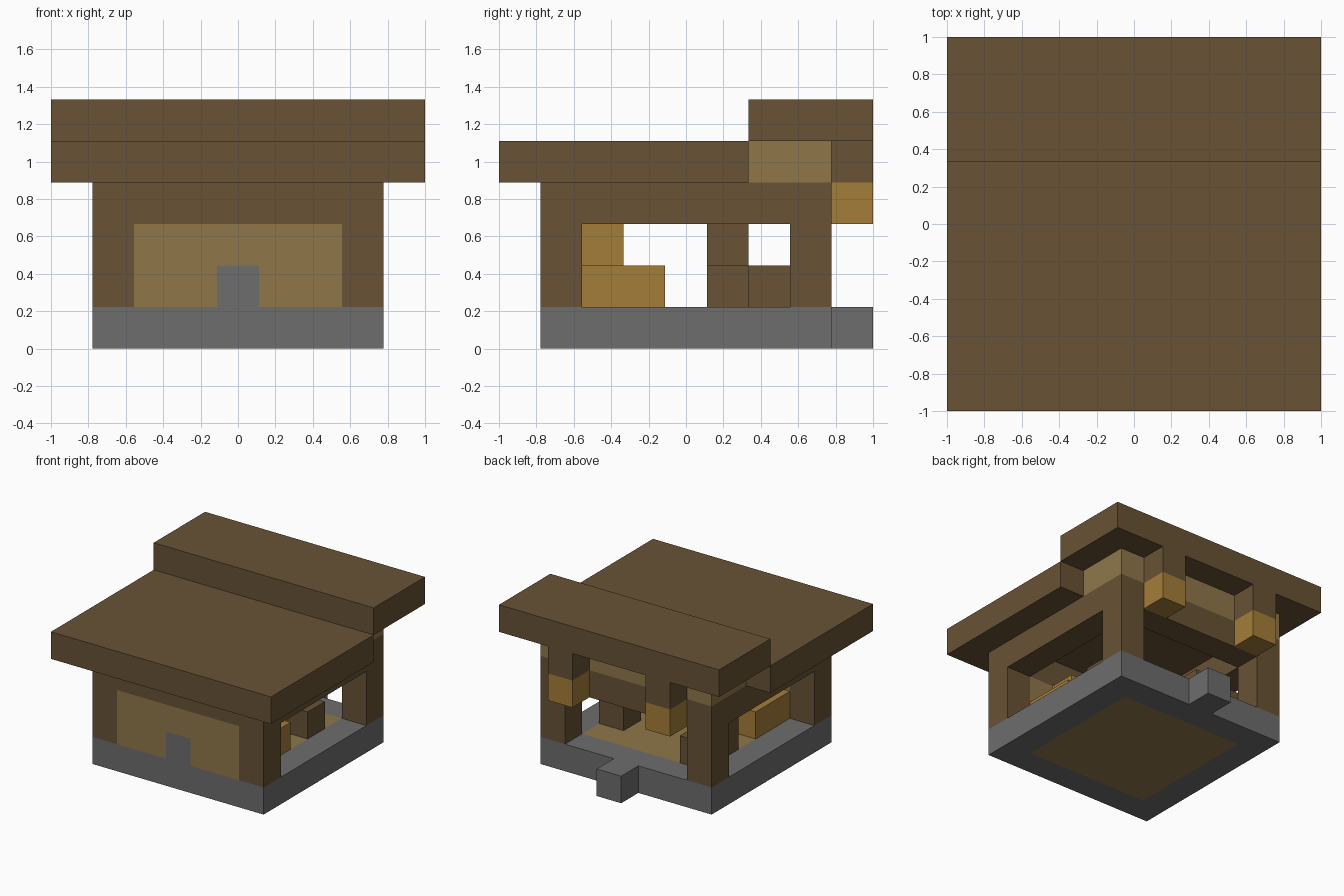
import bpy
import bmesh
from mathutils import Matrix, Vector

cube = bpy.data.objects.get("Cube")
if cube:
    bpy.data.objects.remove(cube, do_unlink=True)

UNIT = 2 / 9  # the hut sits on a grid of nine blocks per side


def material(name, rgb):
    linear = [((c / 255 + 0.055) / 1.055) ** 2.4 for c in rgb] + [1]
    mat = bpy.data.materials.new(name)
    mat.use_nodes = True
    mat.diffuse_color = linear
    mat.node_tree.nodes["Principled BSDF"].inputs["Base Color"].default_value = linear
    return mat


dark_wood = material("dark wood", (104, 82, 53))
pale_wood = material("pale wood", (143, 119, 74))
golden_wood = material("golden wood", (164, 125, 57))
stone = material("stone", (109, 109, 109))


def part(name, mat, *boxes):
    """One object from boxes given as (first block, end block) on the grid."""
    bm = bmesh.new()
    for low, high in boxes:
        low, high = Vector(low), Vector(high)
        centre = ((low + high) / 2 - Vector((4.5, 4.5, 0))) * UNIT
        size = (high - low) * UNIT
        bmesh.ops.create_cube(bm, size=1, matrix=Matrix.Translation(centre) @ Matrix.Diagonal((*size, 1)))
    mesh = bpy.data.meshes.new(name)
    bm.to_mesh(mesh)
    bm.free()
    mesh.materials.append(mat)
    obj = bpy.data.objects.new(name, mesh)
    bpy.context.collection.objects.link(obj)
    return obj


# Stone foundation around a wooden floor, with a doorstep at the back
part("foundation", stone,
     ((1, 1, 0), (8, 2, 1)), ((1, 7, 0), (8, 8, 1)),
     ((1, 2, 0), (2, 7, 1)), ((7, 2, 0), (8, 7, 1)))
part("doorstep", stone, ((4, 8, 0), (5, 9, 1)))
part("floor", pale_wood, ((2, 2, 0), (7, 7, 1)))

# Corner posts and the beams they carry
for x, side in ((1, "right"), (7, "left")):
    for y, end in ((1, "front"), (7, "back")):
        part(f"{end}_{side}_post", dark_wood, ((x, y, 1), (x + 1, y + 1, 4)))
    part(f"{side}_beam", dark_wood, ((x, 2, 3), (x + 1, 7, 4)))
    part(f"{side}_upper_wall", pale_wood, ((x, 6, 4), (x + 1, 7, 5)))
part("front_beam", dark_wood, ((2, 1, 3), (7, 2, 4)))
part("back_beam", dark_wood, ((2, 7, 3), (7, 8, 4)))
part("back_upper_wall", pale_wood, ((1, 7, 4), (8, 8, 5)))

# Front wall infill around the stone hearth
part("front_wall", pale_wood,
     ((2, 1, 1), (4, 2, 2)), ((5, 1, 1), (7, 2, 2)), ((2, 1, 2), (7, 2, 3)))
part("hearth", stone, ((4, 1, 1), (5, 2, 2)))

# Stepped roof
part("main_roof", dark_wood, ((0, 0, 4), (9, 6, 5)))
part("raised_roof", dark_wood, ((0, 6, 5), (9, 9, 6)))

# Hanging lamps under the back eaves
for x, side in ((2, "right"), (6, "left")):
    part(f"{side}_lamp_bracket", dark_wood, ((x, 8, 4), (x + 1, 9, 5)))
    part(f"{side}_lamp", golden_wood, ((x, 8, 3), (x + 1, 9, 4)))

# Furniture
for x, side in ((2, "right"), (6, "left")):
    part(f"{side}_counter", golden_wood, ((x, 2, 1), (x + 1, 4, 2)))
part("mantel", golden_wood, ((3, 2, 2), (6, 3, 3)))
part("stool", dark_wood, ((6, 5, 1), (7, 6, 2)))
part("chair", dark_wood, ((2, 5, 1), (3, 7, 2)), ((2, 5, 2), (3, 6, 3)))
